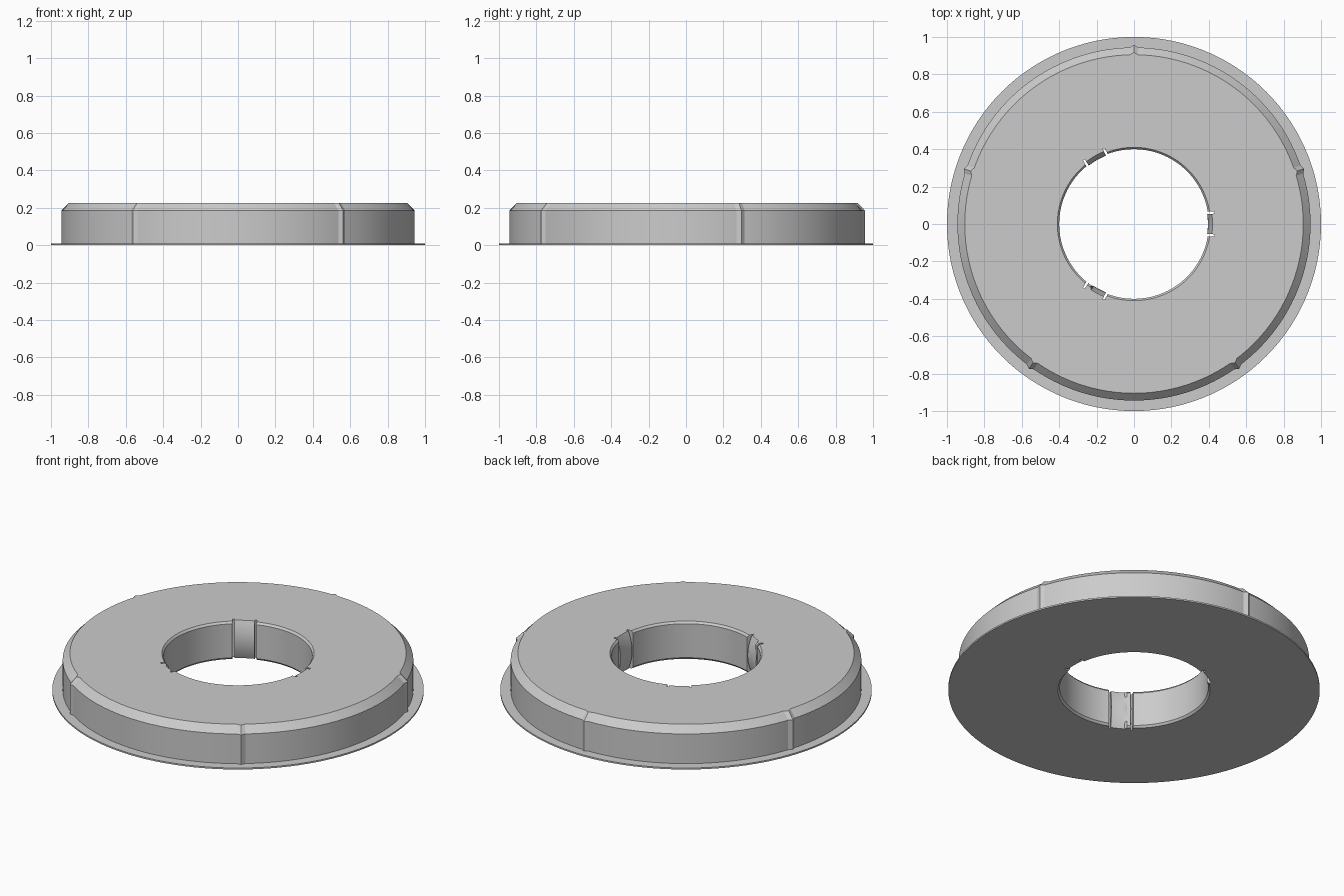
import bpy, bmesh, math

if "Cube" in bpy.data.objects:
    bpy.data.objects.remove(bpy.data.objects["Cube"])

TOP, BRIM = 0.225, 0.009
SLOT_IN, SLOT_OUT = 0.054, 0.066          # slot sides, measured from the clip centre
RIDGE_HALF = 1.4                          # half width of an outer ridge, degrees

# Heights of the bore wall, from bottom to top
LEVELS = [0, 0.012] + [0.012 + (TOP - 0.024) * i / 8 for i in range(1, 9)] + [TOP]


def bore_radius(kind, z):
    if kind == "slot":
        return 0.435
    if kind == "clip":                    # clip bulges into the bore at mid height
        t = (z - TOP / 2) / (TOP / 2)
        return 0.395 + 0.025 * t * t
    return 0.41 if z in (0, TOP) else 0.40   # plain wall with chamfered rims


def column(centre, offset, kind, bump=0.0):
    """One cross-section: bore wall, top, chamfer, outer wall and brim."""
    a = math.radians(centre)
    pts = []
    for z in LEVELS:
        r = bore_radius(kind, z)
        b = a + math.asin(offset / r)     # keeps the slot sides parallel
        pts.append((r * math.cos(b), r * math.sin(b), z))
    b = a + math.asin(offset / 0.4)
    for r, z in ((0.905 + bump, TOP), (0.944 + bump, 0.185),
                 (0.944 + bump, BRIM), (1.0, BRIM), (1.0, 0)):
        pts.append((r * math.cos(b), r * math.sin(b), z))
    return pts


# Collect the cross-sections around the ring
columns = []
for deg in range(0, 360, 3):
    near_clip = (deg + 60) % 120 - 60     # angle from the nearest clip
    ridge = deg % 72 == 18
    if abs(near_clip) == 9:               # slot beside a clip
        centre, s = deg - near_clip, math.copysign(1, near_clip)
        steps = [(SLOT_IN, "clip"), (SLOT_IN, "slot"),
                 (SLOT_OUT, "slot"), (SLOT_OUT, "wall")]
        for y, kind in (steps if s > 0 else steps[::-1]):
            columns.append(column(centre, s * y, kind))
    elif ridge:                           # pointed ridge on the outer wall
        columns.append(column(deg - RIDGE_HALF, 0, "wall"))
        columns.append(column(deg, 0, "wall", 0.013))
        columns.append(column(deg + RIDGE_HALF, 0, "wall"))
    else:
        columns.append(column(deg, 0, "clip" if abs(near_clip) < 9 else "wall"))

# Skin the cross-sections into a closed ring
bm = bmesh.new()
rings = [[bm.verts.new(p) for p in c] for c in columns]
n = len(rings[0])
for i, ring in enumerate(rings):
    nxt = rings[(i + 1) % len(rings)]
    for j in range(n):
        k = (j + 1) % n
        bm.faces.new((ring[j], nxt[j], nxt[k], ring[k]))
bmesh.ops.remove_doubles(bm, verts=bm.verts, dist=1e-5)
bmesh.ops.dissolve_degenerate(bm, edges=bm.edges, dist=1e-5)
bmesh.ops.recalc_face_normals(bm, faces=bm.faces)

mesh = bpy.data.meshes.new("ring_cap")
bm.to_mesh(mesh)
bm.free()
ring_cap = bpy.data.objects.new("ring_cap", mesh)
bpy.context.collection.objects.link(ring_cap)

grey = bpy.data.materials.new("plain grey")
grey.diffuse_color = (0.6, 0.6, 0.6, 1)
grey.use_nodes = True
grey.node_tree.nodes["Principled BSDF"].inputs["Base Color"].default_value = grey.diffuse_color
mesh.materials.append(grey)

# Smooth the round walls, keep the rims and ridges crisp
bpy.context.view_layer.objects.active = ring_cap
ring_cap.select_set(True)
bpy.ops.object.shade_smooth_by_angle(angle=math.radians(20))
